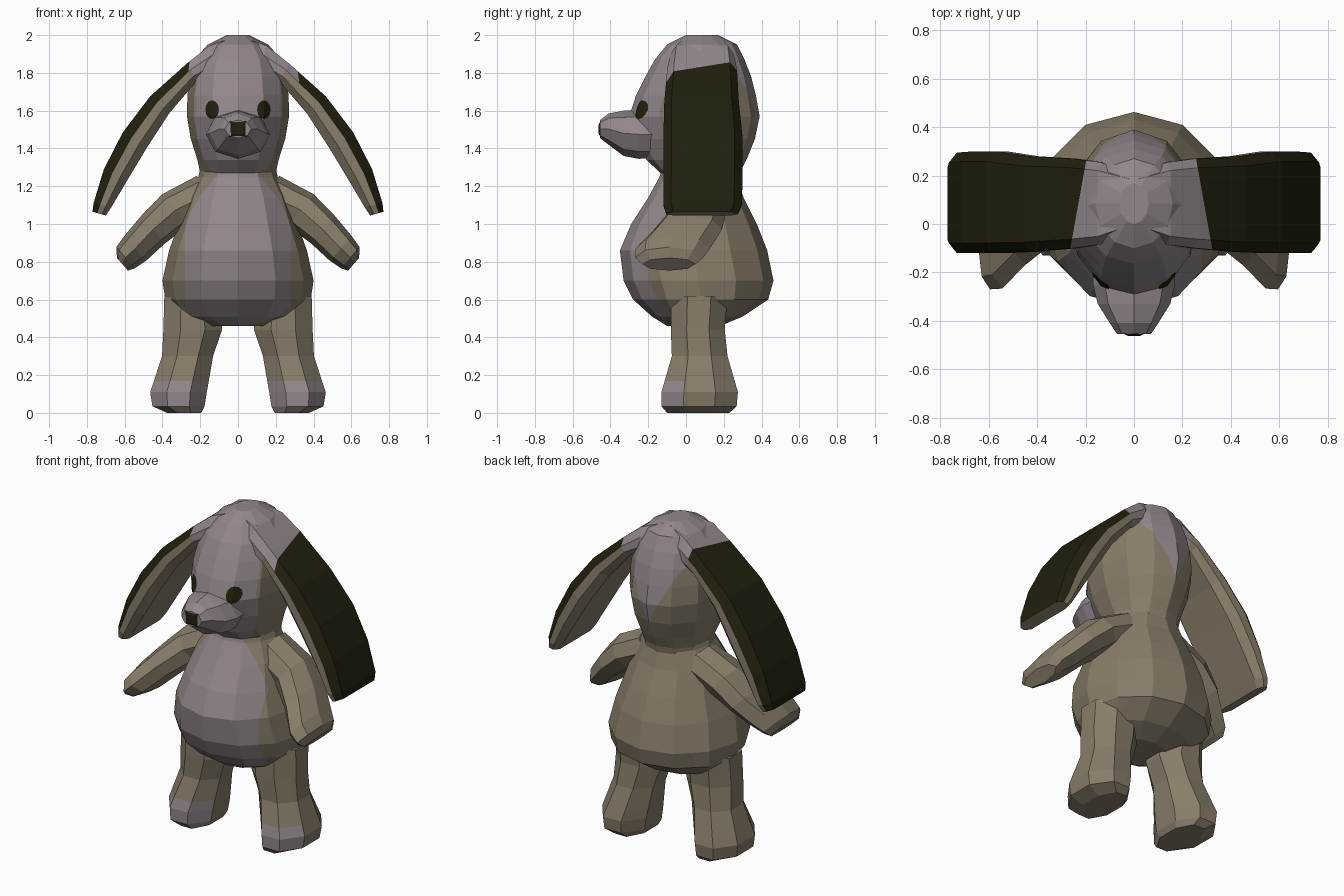
import bpy, bmesh, math
from mathutils import Vector
from mathutils.bvhtree import BVHTree

if "Cube" in bpy.data.objects:
    bpy.data.objects.remove(bpy.data.objects["Cube"])


def material(name, rgb):
    m = bpy.data.materials.new(name)
    m.diffuse_color = (*rgb, 1)
    m.use_nodes = True
    m.node_tree.nodes["Principled BSDF"].inputs["Base Color"].default_value = m.diffuse_color
    return m


MATS = [material("tan fur", (0.245, 0.205, 0.143)),
        material("mauve fur", (0.29, 0.243, 0.262)),
        material("dark olive", (0.015, 0.014, 0.004))]
TAN, MAUVE, DARK = 0, 1, 2


def oval(n, turn=0.0):
    """Unit section with n corners; a half turn puts flats on the axes."""
    k = 1 / math.cos(math.pi / n) if turn else 1
    return [(k * math.cos(math.tau * (i + turn) / n),
             k * math.sin(math.tau * (i + turn) / n)) for i in range(n)]


def loft(name, rings, section, rule=lambda c, n: TAN, planes=(), side=1):
    """Skin sections along rings of (centre, half axis a, half axis b)."""
    bm = bmesh.new()
    loops = []
    for c, a, b in rings:
        pts = [Vector(c) + Vector(a) * u + Vector(b) * v for u, v in section]
        loops.append([bm.verts.new((p.x * side, p.y, p.z)) for p in pts])
    k = len(section)
    for lo, hi in zip(loops, loops[1:]):
        for i in range(k):
            j = (i + 1) % k
            bm.faces.new((lo[i], lo[j], hi[j], hi[i]))
    bm.faces.new(loops[0])
    bm.faces.new(loops[-1])
    bmesh.ops.recalc_face_normals(bm, faces=bm.faces)
    # cut along the colour borders, then colour the faces
    for co, no in planes:
        bmesh.ops.bisect_plane(bm, geom=bm.verts[:] + bm.edges[:] + bm.faces[:],
                               dist=1e-5, plane_co=co, plane_no=no)
    bm.normal_update()
    for f in bm.faces:
        f.material_index = rule(f.calc_center_median(), f.normal)
    return finish(name, bm)


def finish(name, bm):
    me = bpy.data.meshes.new(name)
    bm.to_mesh(me)
    bm.free()
    for m in MATS:
        me.materials.append(m)
    ob = bpy.data.objects.new(name, me)
    bpy.context.collection.objects.link(ob)
    return ob


def level(z, hw, y0, y1, x=0.0):
    """Horizontal ring from half width and front/back limits."""
    return ((x, (y0 + y1) / 2, z), (hw, 0, 0), (0, (y1 - y0) / 2, 0))


# Body with belly patch
def belly(c, n):
    x = abs(c.x)
    return MAUVE if c.y < -0.1 and x < 0.28 and x * 0.25 + c.z * 0.14 < 0.2115 else TAN


loft("body", [level(*r) for r in [
    (0.46, 0.17, -0.10, 0.18), (0.51, 0.31, -0.18, 0.30),
    (0.60, 0.385, -0.28, 0.435), (0.70, 0.40, -0.33, 0.463),
    (0.86, 0.365, -0.35, 0.43), (1.00, 0.315, -0.29, 0.375),
    (1.14, 0.27, -0.20, 0.305), (1.25, 0.21, -0.14, 0.27),
    (1.31, 0.195, -0.125, 0.265)]], oval(12), belly,
    [((0, -0.1, 0), (0, 1, 0)), ((0.28, 0, 0), (1, 0, 0)), ((-0.28, 0, 0), (1, 0, 0)),
     ((0.286, 0, 1), (0.25, 0, 0.14)), ((-0.286, 0, 1), (-0.25, 0, 0.14))])


# Head with light face, crown and tapering back patch
def face_patch(c, n):
    front = c.y - 0.3 * c.z < -0.62 or c.y + 0.2 * c.z < 0.18
    back = c.y > 0.15 and abs(c.x) < 0.5 * (c.z - 1.45)
    return MAUVE if c.z > 1.80 or front or back else TAN


head = loft("head", [level(*r) for r in [
    (1.20, 0.19, -0.10, 0.27), (1.27, 0.20, -0.135, 0.285),
    (1.34, 0.215, -0.21, 0.32), (1.45, 0.25, -0.265, 0.365),
    (1.57, 0.27, -0.30, 0.39), (1.68, 0.268, -0.265, 0.37),
    (1.78, 0.255, -0.215, 0.345), (1.87, 0.23, -0.165, 0.31),
    (1.95, 0.16, -0.10, 0.27), (2.00, 0.06, 0.0, 0.17)]], oval(12), face_patch,
    [((0, 0.18, 0), (0, 1, 0.2)), ((0, -0.62, 0), (0, 1, -0.3)), ((0, 0, 1.80), (0, 0, 1)),
     ((0, 0, 1.45), (1, 0, -0.5)), ((0, 0, 1.45), (-1, 0, -0.5))])

# Muzzle
muzzle = loft("muzzle", [((0, y, (z0 + z1) / 2), (hw, 0, 0), (0, 0, (z1 - z0) / 2))
                         for y, hw, z0, z1 in [
    (-0.14, 0.165, 1.35, 1.60), (-0.25, 0.17, 1.345, 1.605), (-0.33, 0.15, 1.36, 1.60),
    (-0.41, 0.10, 1.42, 1.585), (-0.455, 0.07, 1.455, 1.55)]],
    oval(8), lambda c, n: MAUVE)


def plate(name, target, x, z, outline):
    """Thin dark patch laid on the front of a target part."""
    tbm = bmesh.new()
    tbm.from_mesh(target.data)
    tree = BVHTree.FromBMesh(tbm)
    bm = bmesh.new()

    def drop(u, v):
        hit = tree.ray_cast(Vector((x + u, -2, z + v)), Vector((0, 1, 0)))[0]
        return bm.verts.new(hit - Vector((0, 0.007, 0)))

    mid = drop(0, 0)
    inner = [drop(u * 0.6, v * 0.6) for u, v in outline]
    outer = [drop(u, v) for u, v in outline]
    for i in range(len(outline)):
        j = (i + 1) % len(outline)
        bm.faces.new((mid, inner[i], inner[j]))
        bm.faces.new((inner[i], outer[i], outer[j], inner[j]))
    for f in bm.faces:
        f.material_index = DARK
    tbm.free()
    finish(name, bm)


# Nose and eyes
plate("nose", muzzle, 0, 1.502, [(-0.045, -0.042), (0.045, -0.042), (0.045, 0.042), (-0.045, 0.042)])
eye = [(0.036 * u, 0.05 * v) for u, v in oval(12)]

# Sections and ring tables for the paired parts
EAR = [(-1, -0.4), (-0.8, -1), (0, -1), (0.8, -1), (1, -0.4),
       (1, 0.3), (0.8, 1), (0, 1), (-0.8, 1), (-1, 0.3)]
ear_rows = [  # outer x z, inner x z, front y, back y
    (0.02, 1.99, 0.02, 1.85, -0.03, 0.21), (0.15, 1.945, 0.11, 1.80, -0.085, 0.255),
    (0.27, 1.85, 0.22, 1.755, -0.10, 0.27), (0.465, 1.676, 0.365, 1.585, -0.115, 0.28),
    (0.61, 1.485, 0.485, 1.40, -0.12, 0.30), (0.71, 1.29, 0.59, 1.225, -0.12, 0.30),
    (0.765, 1.11, 0.67, 1.09, -0.12, 0.295), (0.77, 1.065, 0.70, 1.045, -0.105, 0.275)]
ear_rings = [(((a + c) / 2, (y0 + y1) / 2, (b + d) / 2), (0, (y1 - y0) / 2, 0),
              ((a - c) / 2, 0, (b - d) / 2)) for a, b, c, d, y0, y1 in ear_rows]
arm_rings = [((x, y, z), (0, w, 0), (0.65 * t, 0, 0.75 * t)) for x, y, z, w, t in [
    (0.14, 0.09, 1.165, 0.13, 0.12), (0.33, 0.07, 1.075, 0.145, 0.11),
    (0.45, 0.01, 0.97, 0.18, 0.097), (0.545, -0.07, 0.87, 0.197, 0.088),
    (0.595, -0.09, 0.822, 0.18, 0.075), (0.612, -0.09, 0.787, 0.14, 0.045)]]
leg_rings = [level(*r) for r in [
    (0.62, 0.15, -0.08, 0.22, 0.24), (0.44, 0.155, -0.08, 0.205, 0.24),
    (0.30, 0.135, -0.075, 0.22, 0.267), (0.11, 0.15, -0.13, 0.275, 0.315),
    (0.035, 0.138, -0.13, 0.268, 0.315), (0.0, 0.09, -0.10, 0.23, 0.285)]]


def ear_border(s):
    """Slanted line where the dark ear starts, a little uneven side to side."""
    return 0.305 if s > 0 else 0.245


def ear_rule(s):
    def rule(c, n):
        if n.x * s * 0.7 + n.z * 0.7 > 0.3:
            return DARK if c.x * s + 0.18 * c.y > ear_border(s) else MAUVE
        return TAN if c.x * s > 0.2 else MAUVE
    return rule


def toe_rule(c, n):
    return MAUVE if c.z < 0.17 and c.y < -0.01 and n.z > -0.5 else TAN


# Mirrored eyes, ears, arms and legs
for s, tag in ((1, "left"), (-1, "right")):
    plate(tag + "_eye", head, 0.137 * s, 1.605, eye)
    loft(tag + "_ear", ear_rings, EAR, ear_rule(s),
         [((ear_border(s) * s, 0, 0), (s, 0.18, 0))], side=s)
    loft(tag + "_arm", arm_rings, oval(8), side=s)
    loft(tag + "_leg", leg_rings, oval(8, 0.5), toe_rule,
         [((0, 0, 0.17), (0, 0, 1)), ((0, -0.01, 0), (0, 1, 0))], side=s)
